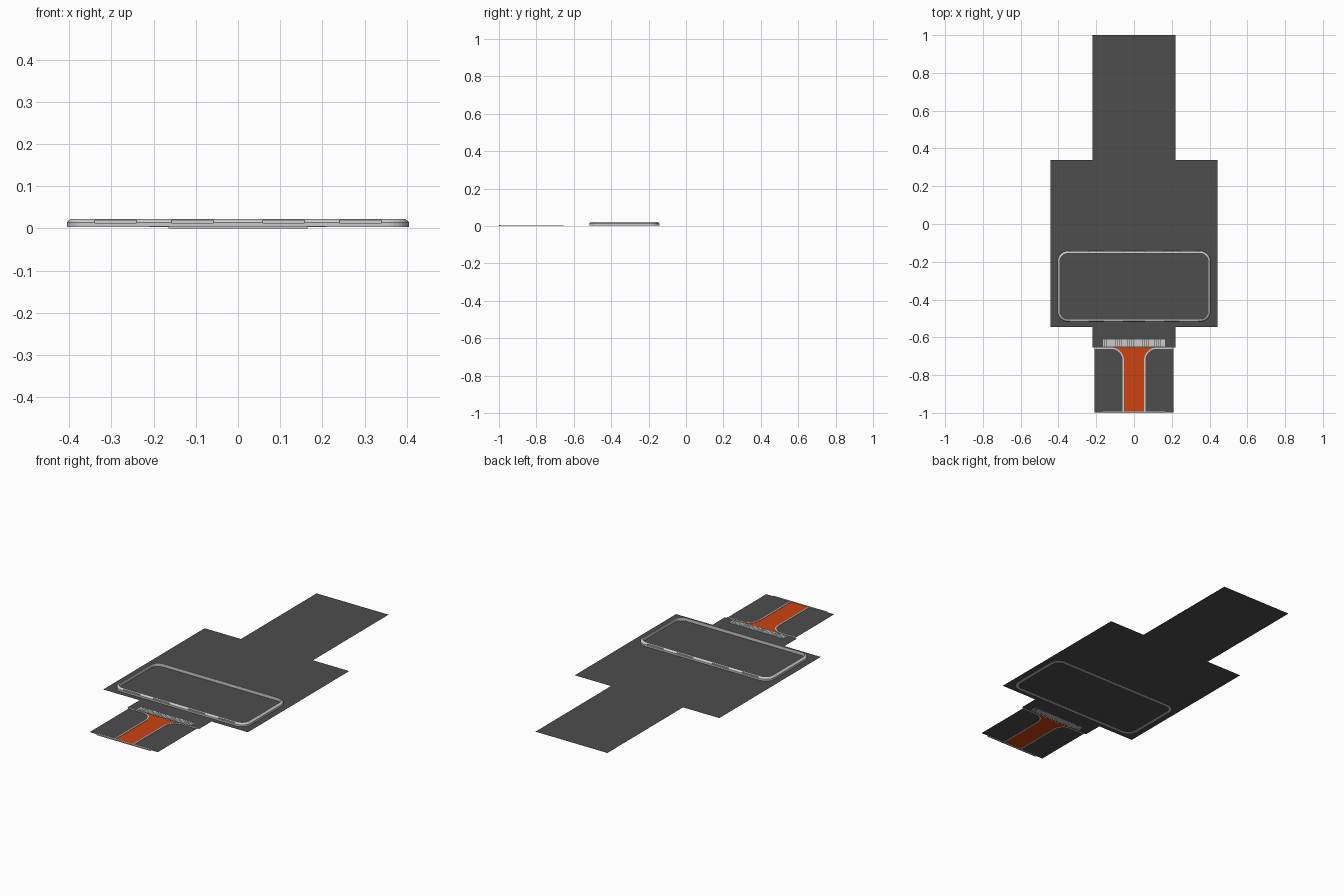
import bpy, bmesh, math

if "Cube" in bpy.data.objects:
    bpy.data.objects.remove(bpy.data.objects["Cube"])

FLOOR_Z = 0.004


def material(name, rgb):
    m = bpy.data.materials.new(name)
    m.diffuse_color = (*rgb, 1)
    m.use_nodes = True
    m.node_tree.nodes["Principled BSDF"].inputs["Base Color"].default_value = m.diffuse_color
    return m


dark = material("dark_grey", (0.075, 0.075, 0.075))
orange = material("orange", (0.6, 0.055, 0.005))


def add_object(name, bm, mat=None):
    me = bpy.data.meshes.new(name)
    bm.to_mesh(me)
    bm.free()
    ob = bpy.data.objects.new(name, me)
    bpy.context.collection.objects.link(ob)
    if mat:
        me.materials.append(mat)
    return ob


def sheet(name, pts, z, mat):
    bm = bmesh.new()
    f = bm.faces.new([bm.verts.new((x, y, z)) for x, y in pts])
    f.normal_update()
    if f.normal.z < 0:
        f.normal_flip()
    return add_object(name, bm, mat)


def add_box(bm, x0, x1, y0, y1, z0, z1):
    vs = bmesh.ops.create_cube(bm, size=1)["verts"]
    for v in vs:
        v.co.x = x0 if v.co.x < 0 else x1
        v.co.y = y0 if v.co.y < 0 else y1
        v.co.z = z0 if v.co.z < 0 else z1


# Flat cross-shaped floor
half = [(0.22, 1.0), (0.22, 0.34), (0.442, 0.34), (0.442, -0.545), (0.22, -0.545), (0.22, -0.653)]
sheet("floor", half + [(-x, y) for x, y in reversed(half)], FLOOR_Z, dark)


# Rounded rectangular rim, lofted from an offset cross-section
def rounded_rect(inset, n=8):
    hx, hy, r, cy = 0.405 - inset, 0.187 - inset, 0.055 - inset, -0.33
    pts = []
    for q, (sx, sy) in enumerate([(1, 1), (-1, 1), (-1, -1), (1, -1)]):
        for i in range(n + 1):
            a = math.pi / 2 * (q + i / n)
            pts.append((sx * (hx - r) + r * math.cos(a), cy + sy * (hy - r) + r * math.sin(a)))
    return pts


section = [(0, 0.003), (0, 0.014), (0.004, 0.019), (0.009, 0.022), (0.013, 0.022), (0.013, 0.003)]
bm = bmesh.new()
rings = [[bm.verts.new((x, y, z)) for x, y in rounded_rect(i)] for i, z in section]
for a, b in zip(rings, rings[1:] + rings[:1]):
    n = len(a)
    for i in range(n):
        j = (i + 1) % n
        bm.faces.new((a[i], a[j], b[j], b[i]))
bmesh.ops.recalc_face_normals(bm, faces=bm.faces)
rim = add_object("rim", bm)

# Shallow recesses along the two long sides of the rim
bm = bmesh.new()
for x in (-0.29, -0.108, 0.108, 0.29):
    for y in (-0.517, -0.143):
        add_box(bm, x - 0.05, x + 0.05, y - 0.006, y + 0.006, 0.013, 0.0195)
cutter = add_object("recess_cutter", bm)
cutter.hide_render = True
cutter.hide_viewport = True
mod = rim.modifiers.new("recesses", "BOOLEAN")
mod.operation = "DIFFERENCE"
mod.object = cutter
mod.solver = "EXACT"

# Ribbed threshold strip
bm = bmesh.new()
count = 30
pitch = 0.33 / count
for i in range(count):
    x = -0.165 + pitch * i
    add_box(bm, x, x + pitch * 0.85, -0.648, -0.612, FLOOR_Z, FLOOR_Z + 0.002)
add_object("threshold_ribs", bm)

# Path edge: straight run, then a quarter-circle flare
R = 0.068
edge = [(0.053, -0.997)]
edge += [(0.053 + R - R * math.cos(a), -0.722 + R * math.sin(a))
         for a in (math.pi / 2 * i / 10 for i in range(11))]
mirrored = [(-x, y) for x, y in edge]
sheet("path", edge + mirrored[::-1], FLOOR_Z, orange)

# Side panels and raised kerbs either side of the path
for name, s in (("left", -1), ("right", 1)):
    panel = edge + [(0.208, -0.654), (0.208, -0.997)]
    sheet(name + "_panel", [(s * x, y) for x, y in panel], FLOOR_Z, dark)

    bm = bmesh.new()
    w = 0.007
    inner = edge + [(0.21, -0.654)]
    outer = [(0.053 + w, -0.997)]
    outer += [(0.053 + R - (R - w) * math.cos(a), -0.722 + (R - w) * math.sin(a))
              for a in (math.pi / 2 * i / 10 for i in range(11))]
    outer.append((0.21, -0.654 - w))
    vi = [bm.verts.new((s * x, y, 0.003)) for x, y in inner]
    vo = [bm.verts.new((s * x, y, 0.003)) for x, y in outer]
    for i in range(len(vi) - 1):
        bm.faces.new((vi[i], vi[i + 1], vo[i + 1], vo[i]))
    ext = bmesh.ops.extrude_face_region(bm, geom=bm.faces[:])["geom"]
    for v in ext:
        if isinstance(v, bmesh.types.BMVert):
            v.co.z = 0.006
    bmesh.ops.recalc_face_normals(bm, faces=bm.faces)
    add_object(name + "_kerb", bm)

# End bar closing the path
bm = bmesh.new()
add_box(bm, -0.165, 0.165, -1.0, -0.993, 0.0, 0.006)
add_object("end_bar", bm)
